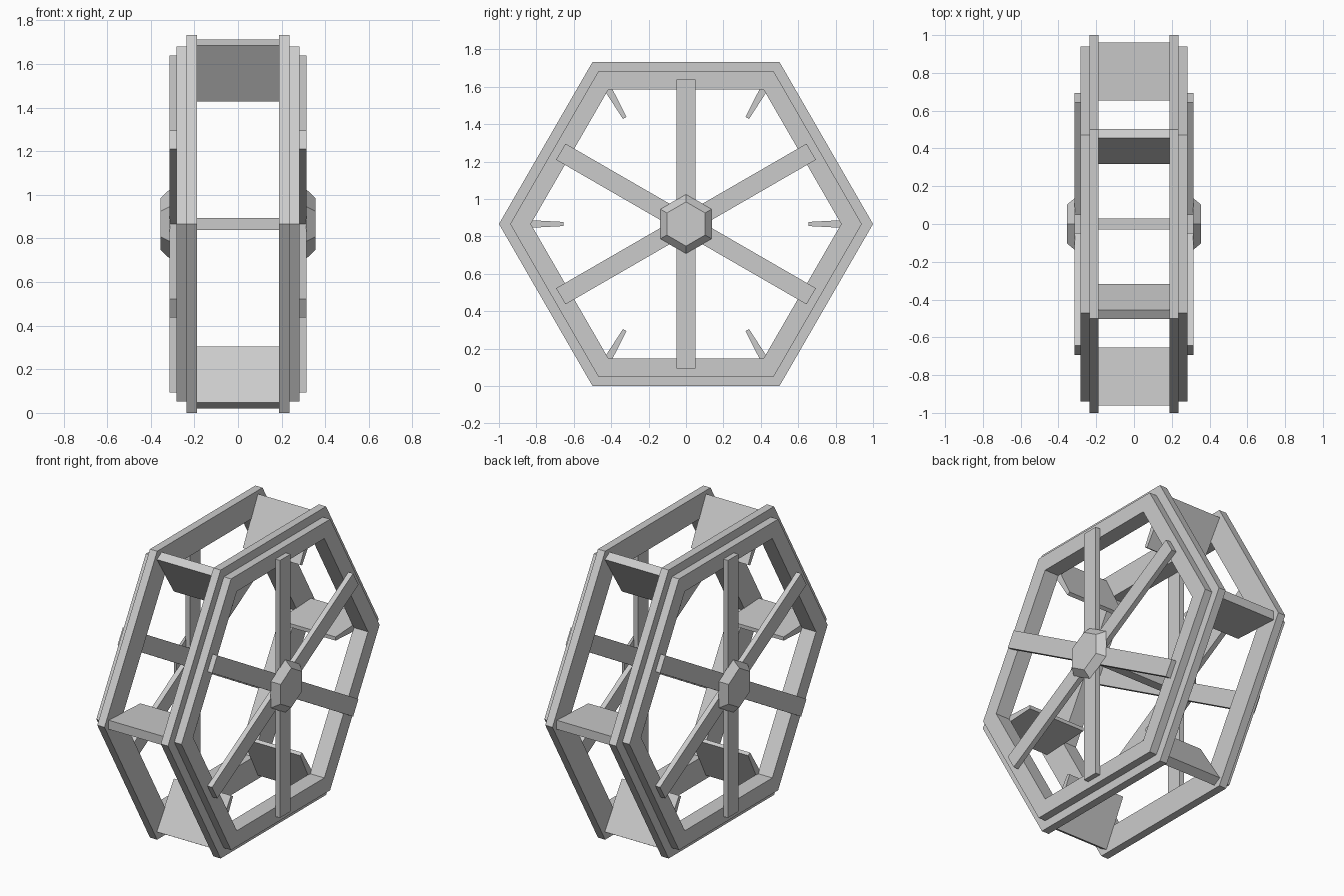
import bpy, bmesh
from math import cos, sin, radians

if "Cube" in bpy.data.objects:
    bpy.data.objects.remove(bpy.data.objects["Cube"])

CZ = 0.866  # axle height


def make(name, verts, faces):
    me = bpy.data.meshes.new(name)
    me.from_pydata(verts, [], faces)
    bm = bmesh.new()
    bm.from_mesh(me)
    bmesh.ops.recalc_face_normals(bm, faces=bm.faces)
    bm.to_mesh(me)
    bm.free()
    ob = bpy.data.objects.new(name, me)
    bpy.context.collection.objects.link(ob)
    return ob


def hexagon(x, r, start=0):
    return [(x, r * cos(radians(start + 60 * i)), CZ + r * sin(radians(start + 60 * i)))
            for i in range(6)]


def ring(name, x0, x1, r_out, r_in):
    loops = [hexagon(x0, r_out), hexagon(x1, r_out), hexagon(x1, r_in), hexagon(x0, r_in)]
    verts = [v for lp in loops for v in lp]
    faces = []
    for k in range(4):
        a, b = 6 * k, 6 * ((k + 1) % 4)
        for i in range(6):
            j = (i + 1) % 6
            faces.append((a + i, a + j, b + j, b + i))
    return make(name, verts, faces)


def radial_block(name, x0, x1, r0, r1, half0, half1, angle):
    # block lying along a radius, with its own half thickness at each end
    c, s = cos(radians(angle)), sin(radians(angle))
    prof = [(r0, -half0), (r1, -half1), (r1, half1), (r0, half0)]
    verts = [(x, r * c - t * s, CZ + r * s + t * c) for x in (x0, x1) for r, t in prof]
    faces = [(0, 1, 2, 3), (4, 5, 6, 7)]
    faces += [(i, (i + 1) % 4, (i + 1) % 4 + 4, i + 4) for i in range(4)]
    return make(name, verts, faces)


for side, label in ((1, "right"), (-1, "left")):
    # stepped double rim
    ring(f"{label}_inner_rim", side * 0.187, side * 0.235, 1.0, 0.83)
    ring(f"{label}_outer_rim", side * 0.235, side * 0.283, 0.94, 0.83)
    # three crossing spoke bars
    for n, angle in enumerate((30, 90, 150)):
        radial_block(f"{label}_spoke_{n + 1}", side * 0.283, side * 0.314,
                     -0.773, 0.773, 0.05, 0.05, angle)
    # bevelled hexagonal hub cap
    verts = hexagon(side * 0.312, 0.16, 30) + hexagon(side * 0.355, 0.118, 30)
    faces = [tuple(range(6)), tuple(range(6, 12))]
    faces += [(i, (i + 1) % 6, (i + 1) % 6 + 6, i + 6) for i in range(6)]
    make(f"{label}_hub", verts, faces)

# tapered paddles at the rim corners
for n in range(6):
    radial_block(f"paddle_{n + 1}", -0.19, 0.19, 0.655, 0.96, 0.011, 0.027, 60 * n)

# square axle
radial_block("axle", -0.30, 0.30, -0.028, 0.028, 0.028, 0.028, 0)
